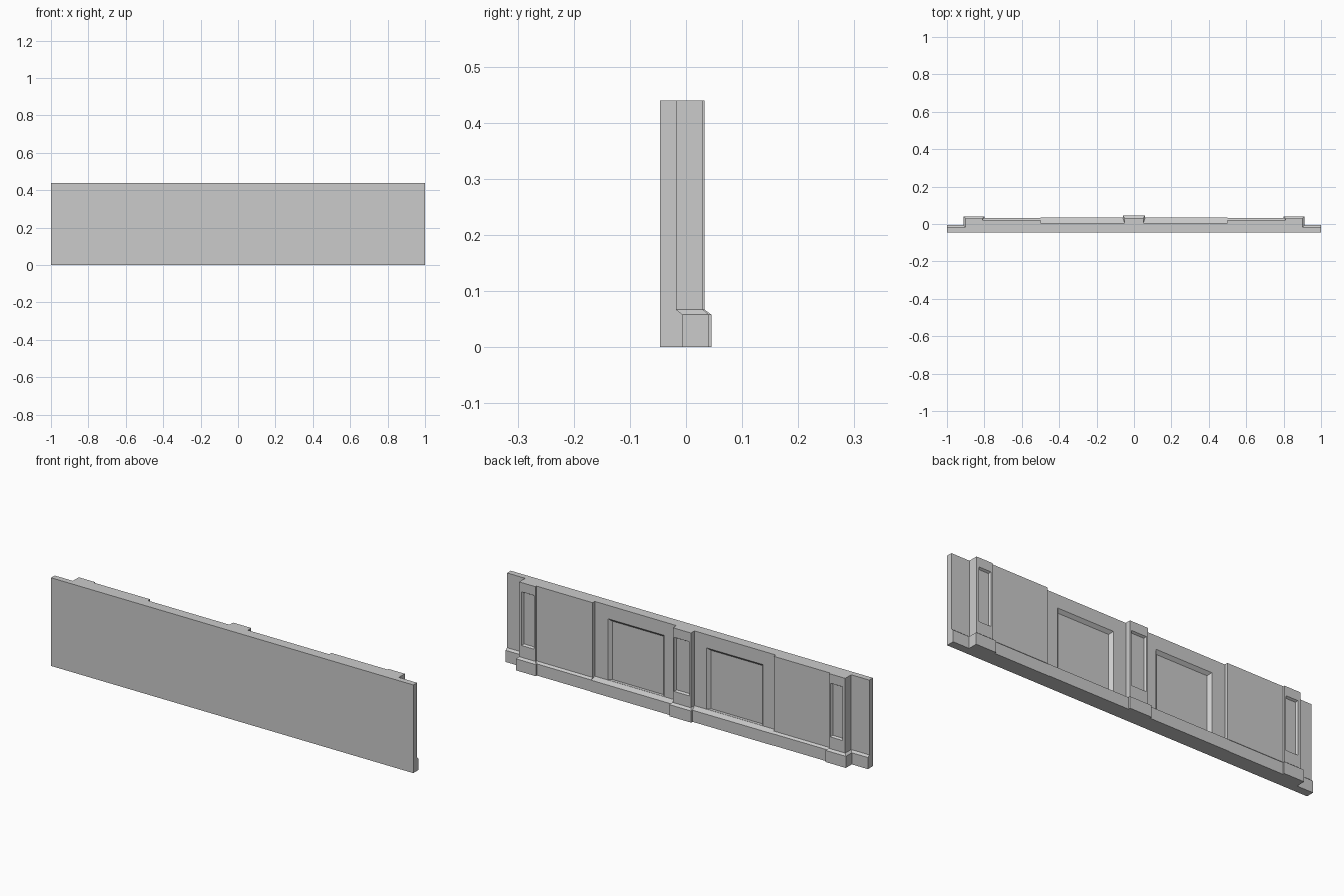
import bpy, bmesh

if "Cube" in bpy.data.objects:
    bpy.data.objects.remove(bpy.data.objects["Cube"])

H = 0.44           # wall height
FRONT = -0.046     # flat front face
PLINTH, SLOPE = 0.058, 0.067

# Half outlines of the panelled back face (x, y), from the end to the middle
WALL = [(1, -.017), (.90, -.017), (.90, .030), (.81, .030), (.81, .022),
        (.50, .022), (.50, .005), (.05, .005), (.05, .033)]
BASE = [(1, -.006), (.911, -.006), (.911, .041), (.80, .041), (.80, .032),
        (.50, .032), (.50, .034), (.06, .034), (.06, .045)]


def outline(half):
    """Mirror the half outline and close it along the flat front."""
    return [(1, FRONT)] + half + [(-x, y) for x, y in reversed(half)] + [(-1, FRONT)]


def mesh_object(name, bm):
    bmesh.ops.recalc_face_normals(bm, faces=bm.faces)
    me = bpy.data.meshes.new(name)
    bm.to_mesh(me)
    bm.free()
    ob = bpy.data.objects.new(name, me)
    bpy.context.collection.objects.link(ob)
    return ob


def loft(bm, rings):
    """Skin matching rings of points and cap both ends."""
    vs = [[bm.verts.new(p) for p in r] for r in rings]
    n = len(vs[0])
    for a, b in zip(vs, vs[1:]):
        for i in range(n):
            j = (i + 1) % n
            bm.faces.new((a[i], a[j], b[j], b[i]))
    bm.faces.new(vs[0][::-1])
    bm.faces.new(vs[-1])


def recess(bm, x0, x1, z0, z1, y, d, w, bottom=True):
    """Tapered cutter: opening x0..x1, z0..z1 at depth y, bevel w by d."""
    rings = []
    for s in (1, -1):
        b = w if bottom else 0
        xa, xb, za, zb = x0 - s * w, x1 + s * w, z0 - s * b, z1 + s * w
        rings.append([(xa, y + s * d, za), (xb, y + s * d, za),
                      (xb, y + s * d, zb), (xa, y + s * d, zb)])
    loft(bm, rings)


# Wall with pilasters and chamfered plinth
bm = bmesh.new()
loft(bm, [[(x, y, z) for x, y in outline(o)]
          for o, z in ((BASE, 0), (BASE, PLINTH), (WALL, SLOPE), (WALL, H))])
wall = mesh_object("panelled_wall", bm)

# Recessed panels
bm = bmesh.new()
recess(bm, -.042, .042, .124, .394, .033, .010, .006)
for s in (1, -1):
    xs = sorted((s * .118, s * .428))
    recess(bm, *xs, .068, .373, .005, .015, .014, bottom=False)
    xs = sorted((s * .819, s * .886))
    recess(bm, *xs, .126, .394, .030, .010, .006)
cutter = mesh_object("panel_cutter", bm)
cutter.hide_render = True
cutter.hide_viewport = True
cutter.display_type = 'WIRE'

mod = wall.modifiers.new("panels", 'BOOLEAN')
mod.operation = 'DIFFERENCE'
mod.solver = 'EXACT'
mod.object = cutter
